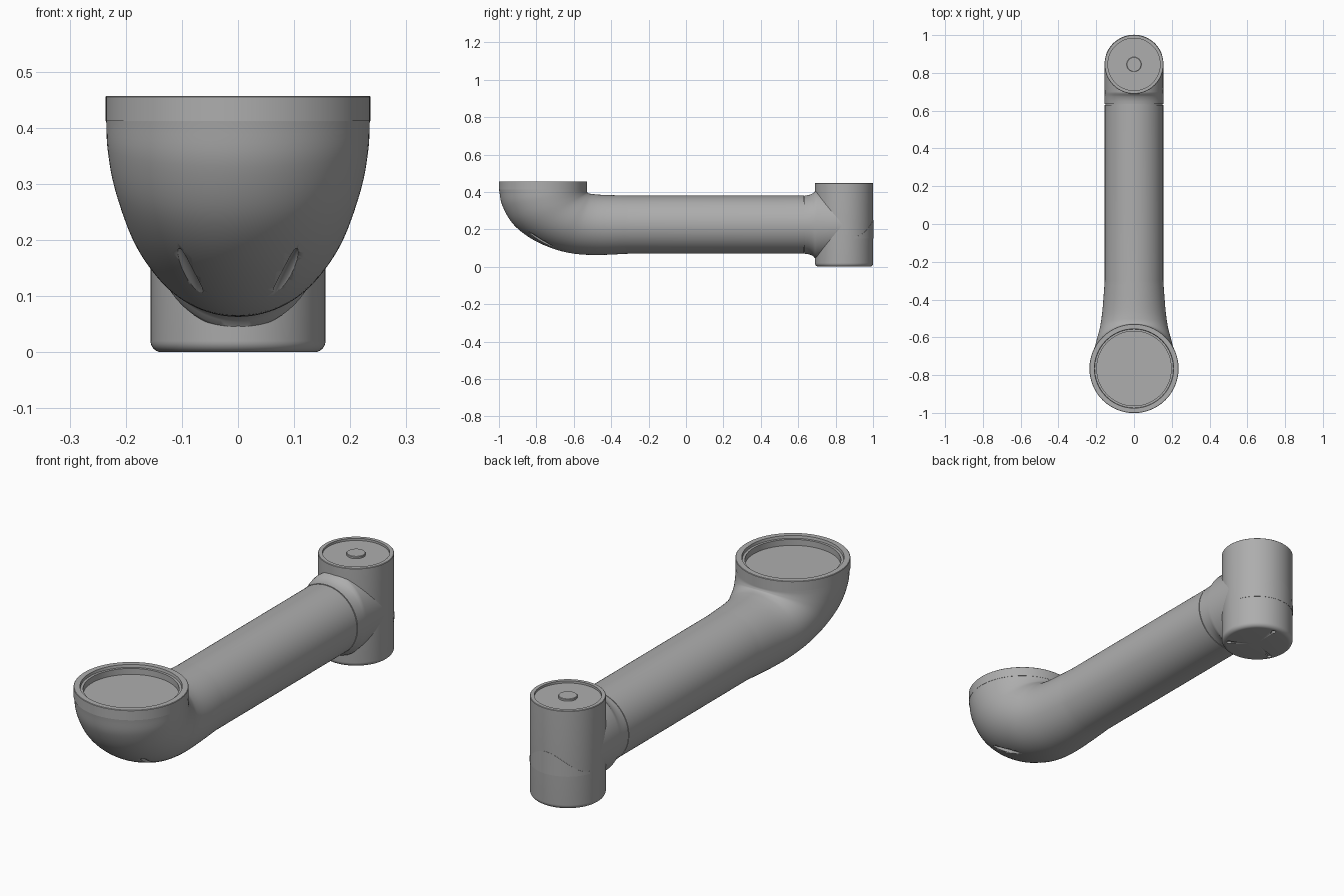
import bpy, bmesh
from math import sin, cos, pi, radians
from mathutils import Vector

cube = bpy.data.objects.get("Cube")
if cube:
    bpy.data.objects.remove(cube, do_unlink=True)

grey = bpy.data.materials.new("satin grey")
grey.use_nodes = True
grey.diffuse_color = (0.42, 0.42, 0.42, 1)
grey.node_tree.nodes["Principled BSDF"].inputs["Base Color"].default_value = grey.diffuse_color

SEG = 96
END_Y, END_R = 0.845, 0.156
DISH_Y = -0.765


def make(name, rings, angle=30, closed=True, caps=True):
    """Bridge equal-length rings of points into one smooth object."""
    bm = bmesh.new()
    rows = [[bm.verts.new(p) for p in ring] for ring in rings]
    n = len(rows[0])
    for a, b in zip(rows, rows[1:]):
        for i in range(n if closed else n - 1):
            j = (i + 1) % n
            bm.faces.new((a[i], a[j], b[j], b[i]))
    if caps:
        bm.faces.new(rows[0][::-1])
        bm.faces.new(rows[-1])
    bmesh.ops.recalc_face_normals(bm, faces=bm.faces)
    mesh = bpy.data.meshes.new(name)
    bm.to_mesh(mesh)
    bm.free()
    obj = bpy.data.objects.new(name, mesh)
    bpy.context.collection.objects.link(obj)
    mesh.materials.append(grey)
    bpy.ops.object.select_all(action='DESELECT')
    obj.select_set(True)
    bpy.context.view_layer.objects.active = obj
    bpy.ops.object.shade_smooth_by_angle(angle=radians(angle))
    return obj


def lathe(name, y, profile, x=0, seg=SEG):
    return make(name, [[(x + r * cos(2 * pi * i / seg), y + r * sin(2 * pi * i / seg), z)
                        for i in range(seg)] for r, z in profile])


def section(yo, zo, yi, zi, w):
    """Ellipse between an outer and an inner point of the side outline."""
    mid = Vector((0, (yo + yi) / 2, (zo + zi) / 2))
    half = Vector((0, yo, zo)) - mid
    return [mid + half * cos(2 * pi * i / SEG) + Vector((w * sin(2 * pi * i / SEG), 0, 0))
            for i in range(SEG)]


def smooth(keys, steps):
    """Catmull-Rom interpolation of section values."""
    keys = [Vector(k) for k in keys]
    pts = [keys[0] * 2 - keys[1]] + keys + [keys[-1] * 2 - keys[-2]]
    out = []
    for a, b, c, d in zip(pts, pts[1:], pts[2:], pts[3:]):
        for s in range(steps):
            t = s / steps
            out.append(b + (c - a) * (t / 2) + (a * 2 - b * 5 + c * 4 - d) * (t * t / 2)
                       + (b * 3 - a - c * 3 + d) * (t ** 3 / 2))
    return out + [keys[-1]]


def cut(target, cutter):
    cutter.hide_render = True
    cutter.hide_set(True)
    mod = target.modifiers.new("cut", 'BOOLEAN')
    mod.operation = 'DIFFERENCE'
    mod.solver = 'EXACT'
    mod.object = cutter
    bpy.context.view_layer.objects.active = target
    bpy.ops.object.modifier_apply(modifier=mod.name)
    bpy.data.objects.remove(cutter, do_unlink=True)


# Elbow bowl sweeping into the straight tube
elbow = smooth([
    (-1, .415, -.53, .415, .235),
    (-.983, .33, -.53, .405, .233),
    (-.93, .235, -.528, .399, .225),
    (-.84, .158, -.525, .395, .212),
    (-.72, .1, -.515, .391, .197),
    (-.6, .07, -.495, .388, .18),
    (-.47, .063, -.44, .384, .167),
    (-.3, .07, -.3, .38, .155)], 6)
arm = make("arm_tube", [section(*k) for k in elbow + [(.63, .07, .63, .38, .155)]])

# Shallow slanted dimples under the bowl
for side in (-1, 1):
    dimple = lathe("dimple_cutter", 0, [(.012 * sin(pi * t / 16), -.085 * cos(pi * t / 16))
                                        for t in range(1, 16)], seg=24)
    axis = Vector((side * .02, -.07, .045))
    dimple.rotation_euler = axis.to_track_quat('Z', 'Y').to_euler()
    dimple.location = (side * .085, -.77, .14)
    cut(arm, dimple)

# Open collar with a stepped lip and a recessed floor
lathe("dish_collar", DISH_Y, [
    (.2, .412), (.236, .412), (.236, .455), (.234, .457), (.21, .457),
    (.208, .445), (.197, .445), (.197, .418), (.01, .418)])

# Neck flaring into the end housing, behind a narrow seam
neck = [(.62, .15), (.634, .15), (.634, .156), (.65, .157), (.662, .16),
        (.674, .165), (.683, .171), (.69, .18), (.7, .184), (.845, .156)]
make("neck", [section(y, .225 - r, y, .225 + r, min(r, .1555)) for y, r in neck])

# Upright end housing with rounded foot and shallow recessed top
foot = [(END_R - .02 + .02 * sin(a * pi / 12), .02 - .02 * cos(a * pi / 12)) for a in range(7)]
housing = lathe("end_housing", END_Y, [(.02, 0)] + foot + [
    (END_R, .445), (END_R - .002, .447), (.138, .447), (.138, .437), (.02, .437)])
for k in range(3):
    a = radians(-35 + 120 * k)
    cut(housing, lathe("screw_cutter", END_Y + .125 * sin(a), [(.01, -.01), (.01, .01)],
                       x=.125 * cos(a), seg=16))
lathe("top_boss", END_Y, [(.039, .43), (.039, .445), (.037, .447), (.005, .447)], seg=48)

# Thin bell-shaped plate wrapped round the back of the housing
COLS, SPAN = 48, radians(70)
angles = [SPAN * (2 * i / COLS - 1) for i in range(COLS + 1)]


def plate_row(radius, top):
    return [(radius * sin(a), END_Y + radius * cos(a),
             .15 + top * (.012 + .088 * (.5 + .5 * cos(pi * a / SPAN)))) for a in angles]


make("back_plate", [plate_row(END_R - .002, 0), plate_row(END_R + .001, 0),
                    plate_row(END_R + .001, 1), plate_row(END_R - .002, 1)],
     closed=False, caps=False)
